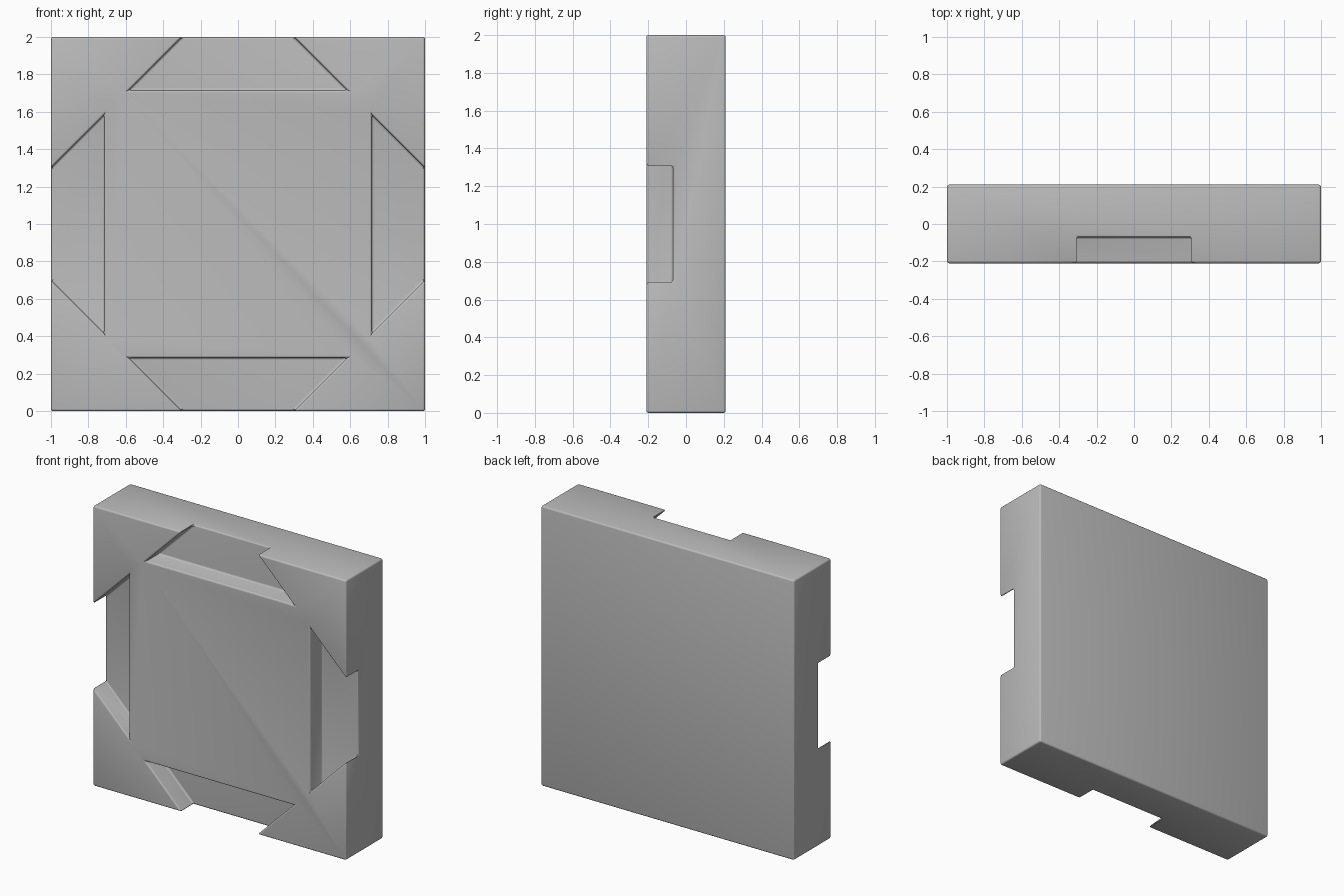
import bpy
import bmesh
import math
from mathutils import Matrix, Vector

cube = bpy.data.objects.get("Cube")
if cube:
    bpy.data.objects.remove(cube, do_unlink=True)

HALF = 1.0            # half the side of the square plate
THICK = 0.42
FRONT = -THICK / 2
FLOOR = -0.07         # depth of the dovetail pockets
ROUND = 0.012         # edge rounding

grey = bpy.data.materials.new("plain grey")
grey.use_nodes = True
grey.diffuse_color = (0.5, 0.5, 0.5, 1)
grey.node_tree.nodes["Principled BSDF"].inputs["Base Color"].default_value = (0.5, 0.5, 0.5, 1)


def prism(name, outline, y0, y1):
    """Extrude an x-z outline from y0 to y1."""
    bm = bmesh.new()
    face = bm.faces.new([bm.verts.new((x, y0, z)) for x, z in outline])
    side = bmesh.ops.extrude_face_region(bm, geom=[face])["geom"]
    verts = [v for v in side if isinstance(v, bmesh.types.BMVert)]
    bmesh.ops.translate(bm, verts=verts, vec=(0, y1 - y0, 0))
    bmesh.ops.recalc_face_normals(bm, faces=bm.faces)
    mesh = bpy.data.meshes.new(name)
    bm.to_mesh(mesh)
    bm.free()
    mesh.materials.append(grey)
    obj = bpy.data.objects.new(name, mesh)
    bpy.context.collection.objects.link(obj)
    return obj


# Square plate
plate = prism("plate", [(-HALF, 0), (HALF, 0), (HALF, 2), (-HALF, 2)], FRONT, -FRONT)

# Dovetail pockets, one at the middle of each edge, narrowing outwards
dovetail = [(-0.585, 1.715), (0.585, 1.715), (0.2, 2.1), (-0.2, 2.1)]
centre = Vector((0, 0, 1))
cutters = []
for i, place in enumerate(("top", "right", "bottom", "left")):
    cutter = prism("pocket_cutter_" + place, dovetail, FRONT - 0.1, FLOOR)
    turn = Matrix.Rotation(i * math.pi / 2, 4, "Y")
    cutter.data.transform(Matrix.Translation(centre) @ turn @ Matrix.Translation(-centre))
    cutter.hide_render = True
    cutters.append(cutter)
    cut = plate.modifiers.new("cut_" + place, "BOOLEAN")
    cut.operation = "DIFFERENCE"
    cut.solver = "EXACT"
    cut.object = cutter

# Softly rounded edges
bevel = plate.modifiers.new("rounded_edges", "BEVEL")
bevel.width = ROUND
bevel.segments = 3
bevel.limit_method = "ANGLE"
bevel.angle_limit = math.radians(30)

# Apply the modifiers and drop the helpers
bpy.ops.object.select_all(action="DESELECT")
plate.select_set(True)
bpy.context.view_layer.objects.active = plate
for name in [m.name for m in plate.modifiers]:
    bpy.ops.object.modifier_apply(modifier=name)
for cutter in cutters:
    bpy.data.objects.remove(cutter, do_unlink=True)
bpy.ops.object.shade_smooth_by_angle(angle=math.radians(35))
